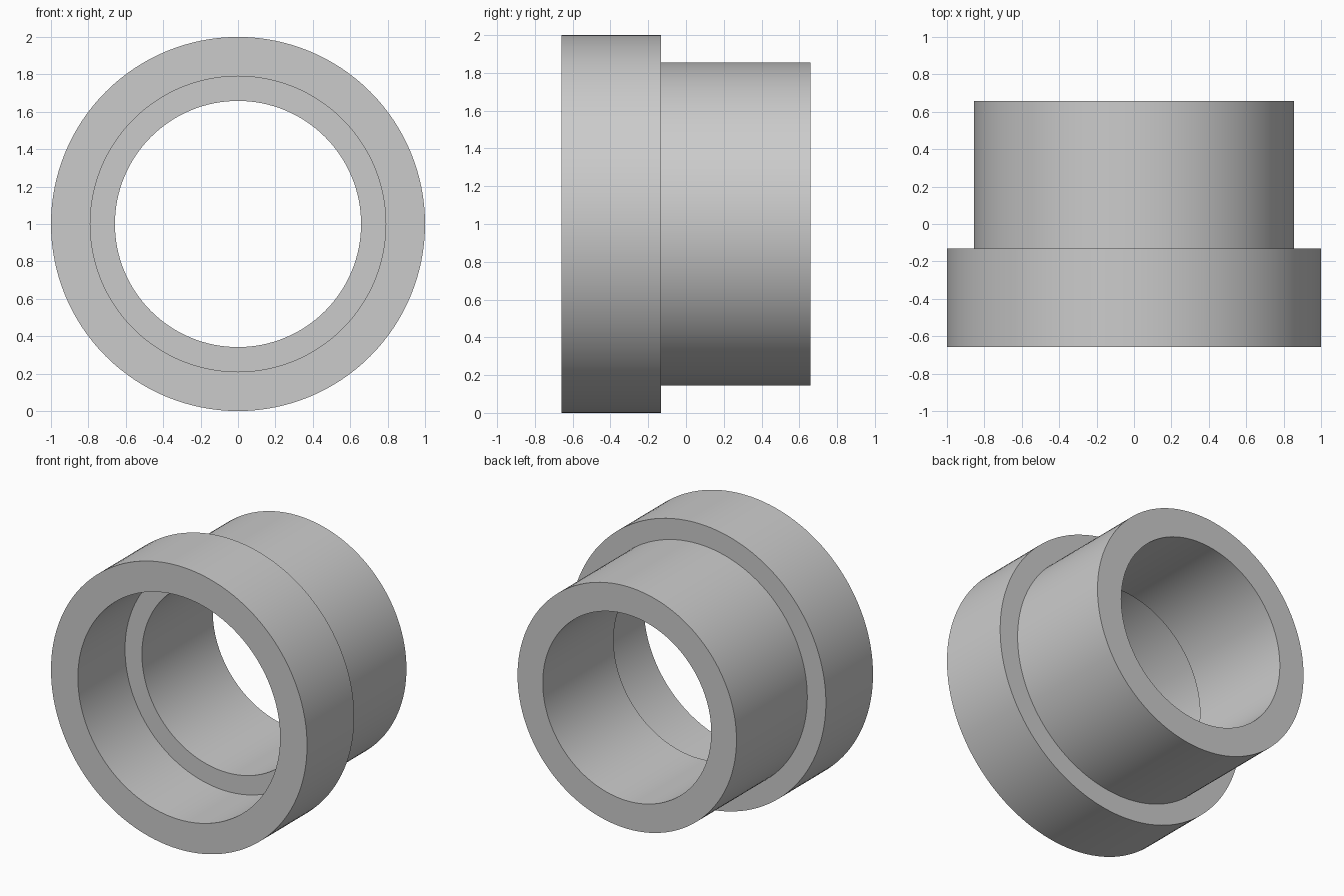
import bpy, bmesh, math

if "Cube" in bpy.data.objects:
    bpy.data.objects.remove(bpy.data.objects["Cube"])

SIDES = 128
BACK, STEP, FRONT = 0.658, -0.132, -0.658

# Closed cross-section as (radius, y): wide socket at the front, narrower neck behind
PROFILE = [(1.0, FRONT), (1.0, STEP), (0.855, STEP), (0.855, BACK),
           (0.658, BACK), (0.658, STEP), (0.79, STEP), (0.79, FRONT)]

grey = bpy.data.materials.new("plain grey")
grey.diffuse_color = (0.6, 0.6, 0.6, 1)
grey.use_nodes = True
grey.node_tree.nodes["Principled BSDF"].inputs["Base Color"].default_value = grey.diffuse_color


def lathe(name, profile, height, material):
    """Sweep a closed profile around the y axis at the given height."""
    bm = bmesh.new()
    rings = []
    for i in range(SIDES):
        a = 2 * math.pi * i / SIDES
        rings.append([bm.verts.new((r * math.cos(a), y, height + r * math.sin(a)))
                      for r, y in profile])
    n = len(profile)
    for i in range(SIDES):
        p, q = rings[i], rings[(i + 1) % SIDES]
        for j in range(n):
            k = (j + 1) % n
            bm.faces.new((p[j], p[k], q[k], q[j]))
    bmesh.ops.recalc_face_normals(bm, faces=bm.faces)
    mesh = bpy.data.meshes.new(name)
    bm.to_mesh(mesh)
    bm.free()
    mesh.materials.append(material)
    obj = bpy.data.objects.new(name, mesh)
    bpy.context.collection.objects.link(obj)
    return obj


# Stepped pipe sleeve, smooth round walls with crisp rims
sleeve = lathe("stepped_sleeve", PROFILE, 1.0, grey)
bpy.context.view_layer.objects.active = sleeve
sleeve.select_set(True)
bpy.ops.object.shade_smooth_by_angle(angle=math.radians(30))
